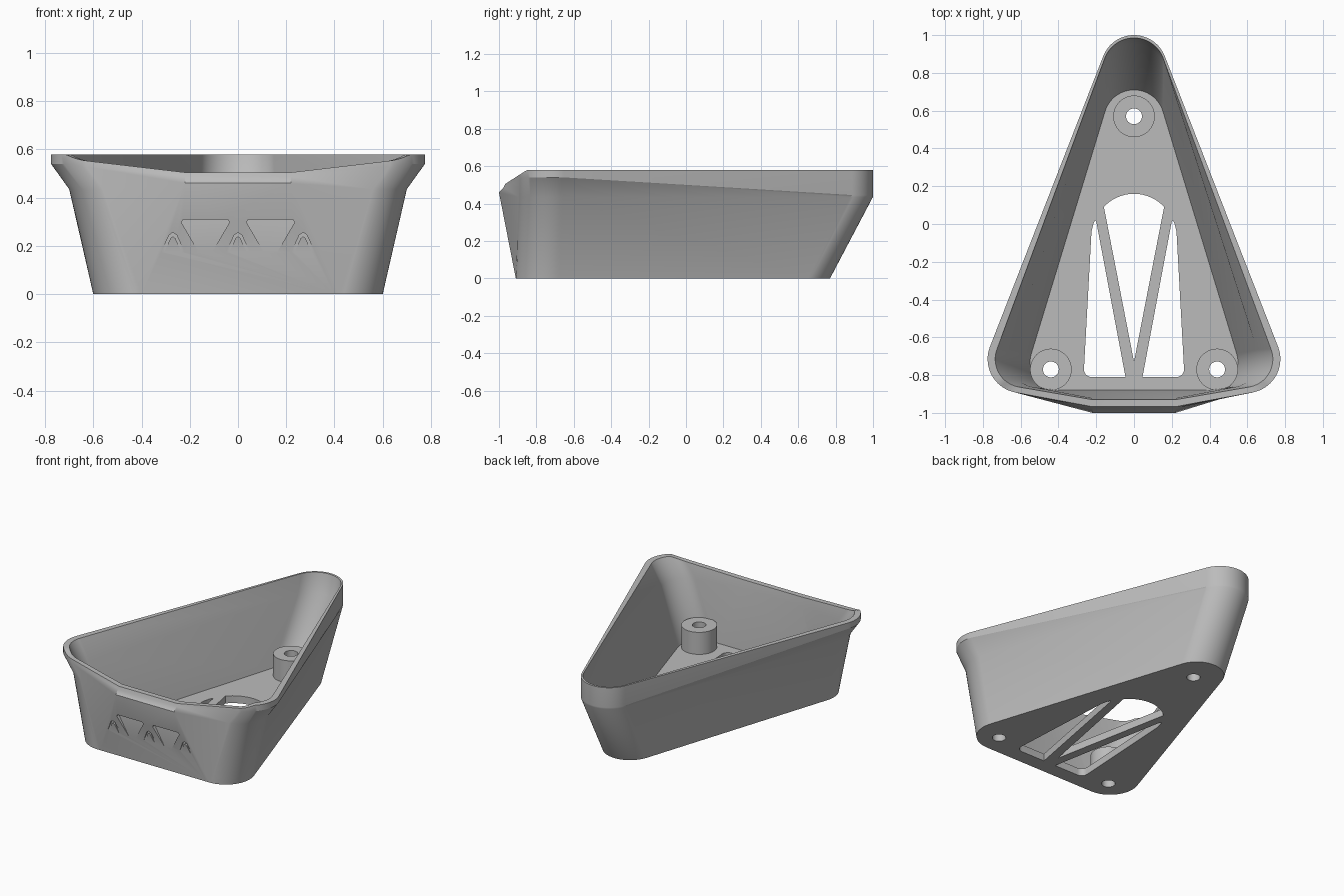
import bpy, bmesh
from math import sin, cos, pi, atan2, asin, hypot, radians

cube = bpy.data.objects.get("Cube")
if cube:
    bpy.data.objects.remove(cube, do_unlink=True)

grey = bpy.data.materials.new("plain_grey")
grey.use_nodes = True
grey.diffuse_color = (0.5, 0.5, 0.5, 1)
grey.node_tree.nodes["Principled BSDF"].inputs["Base Color"].default_value = (0.5, 0.5, 0.5, 1)


def finish(name, bm):
    bmesh.ops.recalc_face_normals(bm, faces=bm.faces)
    mesh = bpy.data.meshes.new(name)
    bm.to_mesh(mesh)
    bm.free()
    mesh.materials.append(grey)
    obj = bpy.data.objects.new(name, mesh)
    bpy.context.collection.objects.link(obj)
    return obj


def arc(cx, cy, r, a0, a1, n):
    return [(cx + r * cos(a0 + (a1 - a0) * i / n), cy + r * sin(a0 + (a1 - a0) * i / n))
            for i in range(n + 1)]


def outline(yb, rb, xc, yc, rc, xf, yf, end):
    """Right half of a rounded triangle, back tip to front panel corner, then mirrored."""
    side = atan2(xc, yb - yc) + asin((rb - rc) / hypot(xc, yb - yc))
    half = arc(0, yb, rb, pi / 2, side, 14) + arc(xc, yc, rc, side, radians(end), 18)
    half.append((xf, yf))
    half[0] = (0, yb + rb)
    return half + [(-x, y) for x, y in reversed(half[1:])]


def flat(z):
    return lambda x, y: z


def slope(z_back, z_corner):
    # height changes steadily from the back tip to the front corners
    return lambda x, y: z_back + (z_corner - z_back) * min(1, max(0, (0.9 - y) / 1.55))


def rim(y0, yf, top=0.58, low=0.505):
    # level rim which dips across the front
    return lambda x, y: top - (top - low) * min(1, max(0, (y0 - y) / (y0 - yf)))


def knee(x, y):
    return 0.46 if y < -0.95 else 0.435


def crease(x, y):
    return min(slope(0.445, 0.54)(x, y), rim(-0.83, -0.975, 0.56, 0.487)(x, y))


def prism(name, pts, lo, hi, axis="z"):
    bm = bmesh.new()
    ends = [[bm.verts.new((a, b, h) if axis == "z" else (a, h, b)) for a, b in pts]
            for h in (lo, hi)]
    n = len(pts)
    for i in range(n):
        j = (i + 1) % n
        bm.faces.new((ends[0][i], ends[0][j], ends[1][j], ends[1][i]))
    bm.faces.new(ends[0])
    bm.faces.new(ends[1])
    return finish(name, bm)


def cut(target, cutters):
    for c in cutters:
        mod = target.modifiers.new("cut", "BOOLEAN")
        mod.operation, mod.solver, mod.object = "DIFFERENCE", "EXACT", c
    graph = bpy.context.evaluated_depsgraph_get()
    mesh = bpy.data.meshes.new_from_object(target.evaluated_get(graph))
    target.modifiers.clear()
    target.data = mesh


# Tray shell: outside from the base up, over the rim, inside down to the floor
rings = [
    (outline(0.60, 0.17, 0.42, -0.73, 0.18, 0.40, -0.91, -90), flat(0)),
    (outline(0.825, 0.174, 0.515, -0.715, 0.185, 0.22, -1.0, -76), knee),
    (outline(0.825, 0.175, 0.595, -0.715, 0.18, 0.22, -0.975, -79), crease),
    (outline(0.825, 0.175, 0.595, -0.715, 0.18, 0.22, -0.967, -79), rim(-0.85, -0.967)),
    (outline(0.82, 0.165, 0.585, -0.715, 0.15, 0.22, -0.93, -81), rim(-0.82, -0.93)),
    (outline(0.79, 0.165, 0.51, -0.715, 0.15, 0.22, -0.922, -83), flat(0.45)),
    (outline(0.55, 0.16, 0.40, -0.73, 0.15, 0.38, -0.88, -90), flat(0.05)),
]
bm = bmesh.new()
loops = [[bm.verts.new((x, y, z(x, y))) for x, y in pts] for pts, z in rings]
for low, up in zip(loops, loops[1:]):
    for i in range(len(low)):
        j = (i + 1) % len(low)
        bm.faces.new((low[i], low[j], up[j], up[i]))
bm.faces.new(loops[0])
bm.faces.new(loops[-1])
shell = finish("tray_shell", bm)

# Screw holes
posts = [("back_post", 0, 0.57), ("left_post", 0.44, -0.77), ("right_post", -0.44, -0.77)]
holes = [prism(n + "_hole", arc(x, y, 0.042, 0, 2 * pi, 32)[:-1], -0.1, 0.4) for n, x, y in posts]

# Floor windows: a central wedge with a round top and a slim one on each side
wedge = [(0, -0.73)] + arc(0, -0.058, 0.218, radians(43), radians(137), 16)
slim = ([(0.045, -0.81)] + arc(0.225, -0.77, 0.04, -pi / 2, 0, 6)
        + [(0.225, -0.04), (0.215, 0.0), (0.206, 0.02), (0.2, 0.015)])
windows = [prism("wedge_window", wedge, -0.1, 0.12)]
for s in (1, -1):
    windows.append(prism("slim_window", [(s * x, y) for x, y in slim], -0.1, 0.12))

# Front relief: shallow upright pockets that fade out down the leaning wall
pockets = []
chevron = [(-0.05, 0.17), (-0.016, 0.245), (0, 0.256), (0.016, 0.245), (0.05, 0.17),
           (0.038, 0.17), (0.01, 0.232), (0, 0.24), (-0.01, 0.232), (-0.038, 0.17)]
for cx in (-0.27, 0, 0.27):
    pockets.append(prism("chevron", [(cx + x, z) for x, z in chevron], -1.1, -0.944, "y"))
for cx in (-0.135, 0.135):
    trapezoid = [(cx + x, z) for x, z in
                 ((-0.025, 0.17), (0.025, 0.17), (0.1, 0.298), (0.092, 0.31),
                  (-0.092, 0.31), (-0.1, 0.298))]
    pockets.append(prism("trapezoid", trapezoid, -1.1, -0.944, "y"))

cut(shell, holes + windows + pockets)

# Hollow screw posts
parts = [shell]
for (name, x, y), hole in zip(posts, holes):
    post = prism(name, arc(x, y, 0.11, 0, 2 * pi, 48)[:-1], 0.04, 0.2)
    cut(post, [hole])
    parts.append(post)

for c in holes + windows + pockets:
    bpy.data.objects.remove(c, do_unlink=True)

bpy.ops.object.select_all(action="DESELECT")
for p in parts:
    p.select_set(True)
bpy.context.view_layer.objects.active = shell
bpy.ops.object.shade_smooth_by_angle(angle=radians(25))
